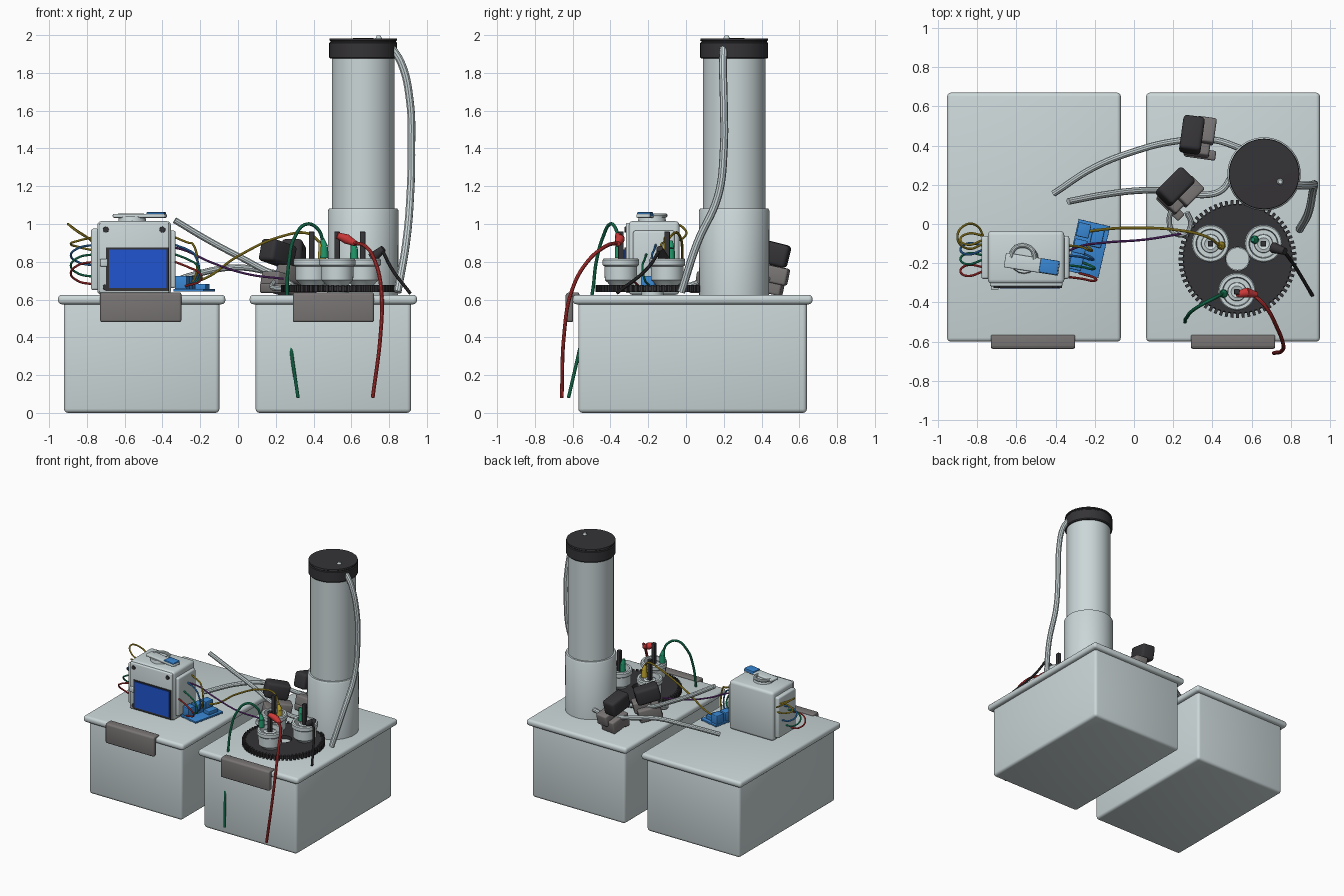
import bpy, bmesh, math
from mathutils import Vector, Matrix, Euler

if "Cube" in bpy.data.objects:
    bpy.data.objects.remove(bpy.data.objects["Cube"], do_unlink=True)


def material(name, r, g, b):
    m = bpy.data.materials.new(name)
    m.use_nodes = True
    m.diffuse_color = (r, g, b, 1)
    for node in m.node_tree.nodes:
        if node.type == 'BSDF_PRINCIPLED':
            node.inputs["Base Color"].default_value = (r, g, b, 1)
            node.inputs["Roughness"].default_value = 0.5
    return m


PALE = material("pale grey", .6, .68, .69)
DARK = material("charcoal", .035, .033, .037)
GREY = material("mid grey", .19, .175, .175)
SCREEN = material("screen blue", .015, .09, .62)
BLUE = material("module blue", .04, .24, .65)
RED = material("red", .62, .04, .04)
GREEN = material("green", .015, .32, .15)
YELLOW = material("yellow", .55, .4, .03)
PURPLE = material("purple", .18, .04, .28)
made = []


def finish(name, mesh, mat):
    mesh.materials.clear()
    mesh.materials.append(mat)
    ob = bpy.data.objects.new(name, mesh)
    bpy.context.collection.objects.link(ob)
    made.append(ob)
    return ob


def from_bmesh(name, bm, mat):
    bmesh.ops.recalc_face_normals(bm, faces=bm.faces)
    mesh = bpy.data.meshes.new(name)
    bm.to_mesh(mesh)
    bm.free()
    return finish(name, mesh, mat)


def block(name, mat, center, size, bevel=0.0, rot=(0, 0, 0), steps=3):
    """Rounded box; rot in degrees."""
    bm = bmesh.new()
    bmesh.ops.create_cube(bm, size=1)
    bmesh.ops.scale(bm, vec=size, verts=bm.verts)
    if bevel:
        bmesh.ops.bevel(bm, geom=bm.edges[:], offset=bevel, segments=steps,
                        profile=0.5, affect='EDGES')
    turn = Euler([math.radians(a) for a in rot]).to_matrix().to_4x4()
    bm.transform(Matrix.Translation(center) @ turn)
    return from_bmesh(name, bm, mat)


def span(name, mat, x, y, z, bevel=0.0):
    """Rounded box from its x, y and z ranges."""
    axes = (x, y, z)
    return block(name, mat, [(a + b) / 2 for a, b in axes], [b - a for a, b in axes], bevel)


def lathe(name, mat, profile, x, y, steps=48):
    """Spin a radius/height profile about a vertical axis."""
    bm = bmesh.new()
    vs = [bm.verts.new((r, 0, z)) for r, z in profile]
    edges = [bm.edges.new(pair) for pair in zip(vs, vs[1:])]
    bmesh.ops.spin(bm, geom=vs + edges, cent=(0, 0, 0), axis=(0, 0, 1),
                   angle=math.tau, steps=steps, use_duplicate=False)
    bmesh.ops.remove_doubles(bm, verts=bm.verts, dist=1e-5)
    bm.transform(Matrix.Translation((x, y, 0)))
    return from_bmesh(name, bm, mat)


def cable(name, mat, radius, *points):
    """Round tube along a smooth path."""
    cu = bpy.data.curves.new(name, 'CURVE')
    cu.dimensions = '3D'
    cu.bevel_depth = radius
    cu.bevel_resolution = 3
    cu.resolution_u = 8
    cu.use_fill_caps = True
    sp = cu.splines.new('BEZIER')
    sp.bezier_points.add(len(points) - 1)
    for bp, p in zip(sp.bezier_points, points):
        bp.co = p
        bp.handle_left_type = bp.handle_right_type = 'AUTO'
    ob = bpy.data.objects.new(name + "_path", cu)
    bpy.context.collection.objects.link(ob)
    mesh = bpy.data.meshes.new_from_object(ob.evaluated_get(bpy.context.evaluated_depsgraph_get()))
    bpy.data.objects.remove(ob, do_unlink=True)
    return finish(name, mesh, mat)


def clip(name, mat, a, b, r1, r2):
    """Tapered rod between two points."""
    a, b = Vector(a), Vector(b)
    bm = bmesh.new()
    bmesh.ops.create_cone(bm, cap_ends=True, segments=16, radius1=r1, radius2=r2, depth=(b - a).length)
    bm.transform(Matrix.Translation((a + b) / 2) @ (b - a).to_track_quat('Z', 'Y').to_matrix().to_4x4())
    return from_bmesh(name, bm, mat)


# Two lidded tubs with front latches
for side, cx in (("right", -.51), ("left", .505)):
    span(side + "_tub", PALE, (cx - .412, cx + .412), (-.57, .64), (0, .6), .022)
    span(side + "_lid", PALE, (cx - .443, cx + .443), (-.6, .67), (.575, .625), .02)
    lx = cx + (0 if side == "left" else -.005)
    span(side + "_latch", GREY, (lx - .215, lx + .215), (-.637, -.597), (.48, .635), .012)
    span(side + "_latch_lip", GREY, (lx - .215, lx + .215), (-.63, -.565), (.615, .637), .008)

# Column with collar and cap
TX, TY = .663, .255
lathe("column_base", PALE, [(0, .62), (.185, .62), (.187, 1.07), (.18, 1.083), (.16, 1.083)], TX, TY)
lathe("column_tube", PALE, [(.166, 1.05), (.166, 1.9)], TX, TY)
lathe("column_cap", DARK, [(0, 1.875), (.174, 1.875), (.18, 1.882), (.18, 1.958), (.174, 1.963),
                           (.174, 1.968), (.18, 1.972), (.178, 1.982), (0, 1.984)], TX, TY)
clip("cap_nipple", PALE, (.745, .215, 1.975), (.745, .215, 1.998), .02, .01)

# Hoses
cable("column_hose", PALE, .021, (.81, .2, 1.94), (.865, .196, 1.85), (.91, .2, 1.65), (.918, .2, 1.4),
      (.912, .17, 1.15), (.89, .06, .9), (.845, -.025, .64))
cable("low_hose", PALE, .017, (-.41, .155, .67), (-.2, .29, .74), (0, .37, .77), (.2, .42, .74),
      (.4, .43, .71), (.56, .38, .7))
cable("high_hose", PALE, .017, (-.335, .115, 1.02), (-.15, .15, .91), (.02, .17, .82), (.18, .17, .74),
      (.38, .15, .69), (.45, .175, .69), (.49, .23, .7))
cable("curled_hose", PALE, .014, (.2, .09, .7), (.18, .02, .67), (.2, -.04, .66), (.26, -.05, .66),
      (.29, .0, .67), (.27, .06, .69))

# Pumps: bracket, motor, and side ears
for tag, x, y, spin in (("front", .235, .165, 45), ("rear", .33, .45, 82)):
    turn = Matrix.Rotation(math.radians(spin), 3, 'Z')

    def local(dx, dy, z):
        return Vector((x, y, z)) + turn @ Vector((dx, dy, 0))
    block(tag + "_pump_bracket", GREY, local(-.02, 0, .685), (.17, .13, .1), .012, (0, 12, spin))
    block(tag + "_pump_head", GREY, local(.03, -.03, .73), (.13, .1, .09), .012, (0, 12, spin))
    block(tag + "_pump_motor", DARK, local(0, .035, .845), (.18, .11, .12), .02, (0, 14, spin))
    block(tag + "_pump_ear", GREY, local(-.09, -.02, .66), (.05, .16, .05), .01, (0, 0, spin))

# Toothed turntable
GX, GY = .528, -.178
lathe("turntable", DARK, [(.06, .64), (.275, .64), (.28, .645), (.28, .668), (.275, .674),
                          (.06, .674), (.06, .64)], GX, GY, 64)
lathe("turntable_hub", PALE, [(0, .625), (.058, .625), (.058, .648), (0, .648)], GX, GY)
bm = bmesh.new()
TEETH = 64
for i in range(TEETH):
    m = Matrix.Rotation(math.tau * i / TEETH, 4, 'Z') @ Matrix.Translation((.285, 0, .658))
    bmesh.ops.create_cube(bm, size=1, matrix=m @ Matrix.Diagonal((.032, .015, .036, 1)))
bm.transform(Matrix.Translation((GX, GY, 0)))
from_bmesh("turntable_teeth", bm, DARK)

# Three cups, each with a probe
cup = [(0, .67), (.055, .672), (.07, .69), (.085, .703), (.086, .775), (.096, .783), (.096, .81),
       (.09, .818), (.074, .818), (.07, .765), (.048, .765), (.046, .8), (.03, .805), (.0, .79)]
for tag, x, y in (("right", .39, -.1), ("left", .66, -.1), ("front", .525, -.345)):
    lathe(tag + "_cup", PALE, cup, x, y, 40)
    block(tag + "_probe", DARK, (x, y, .865), (.028, .028, .19), .003)

# Clips gripping the cups
for tag, mat, x, y, z in (("front_green", GREEN, .457, -.355, .82), ("rear_green", GREEN, .615, -.08, .81),
                          ("yellow", YELLOW, .445, -.11, .8)):
    clip(tag + "_clip", mat, (x, y, z), (x, y, z + .06), .022, .02)
    clip(tag + "_clip_sleeve", mat, (x, y, z + .06), (x - .01, y, z + .1), .019, .01)
clip("red_clip", RED, (.525, -.36, .94), (.575, -.35, .92), .016, .026)
clip("red_clip_sleeve", RED, (.575, -.35, .92), (.625, -.36, .895), .026, .014)
clip("black_clip", DARK, (.71, -.12, .82), (.77, -.14, .87), .028, .018)

# Loose wires
cable("green_wire", GREEN, .009, (.45, -.355, .91), (.425, -.37, .97), (.365, -.4, 1), (.3, -.44, .93),
      (.27, -.475, .8), (.26, -.495, .64), (.28, -.56, .35), (.318, -.622, .08))
cable("red_wire", RED, .01, (.61, -.36, .9), (.67, -.42, .885), (.73, -.53, .79), (.76, -.61, .63),
      (.755, -.645, .42), (.713, -.658, .08))
cable("black_wire", DARK, .009, (.76, -.135, .87), (.81, -.2, .77), (.91, -.365, .635))
cable("yellow_wire", YELLOW, .007, (.437, -.11, .9), (.37, -.065, .95), (.25, -.035, .94),
      (0, -.02, .83), (-.18, -.03, .71), (-.28, -.045, .69))
cable("purple_wire", PURPLE, .006, (.24, -.05, .71), (.05, -.08, .735), (-.15, -.095, .8),
      (-.28, -.115, .86), (-.36, -.15, .88))

# Controller case with screen, side panels and screws
span("controller_case", PALE, (-.745, -.355), (-.305, -.035), (.625, 1.015), .022)
span("controller_front", PALE, (-.735, -.365), (-.318, -.29), (.635, 1.005), .008)
span("right_panel", PALE, (-.778, -.735), (-.28, -.06), (.65, .975), .012)
span("left_panel", PALE, (-.365, -.33), (-.28, -.06), (.66, .965), .012)
span("screen_bezel", DARK, (-.698, -.368), (-.325, -.31), (.645, .875))
span("screen", SCREEN, (-.684, -.378), (-.33, -.32), (.66, .866))
span("side_port", PALE, (-.73, -.69), (-.335, -.3), (.775, .815), .006)
for x in (-.7, -.4):
    for z in (.665, .97):
        clip("case_screw", DARK, (x, -.31, z), (x, -.325, z), .017, .015)

# Swivel lever on the case
clip("lever_pivot", PALE, (-.56, -.18, 1.01), (-.56, -.18, 1.04), .075, .07)
block("lever_arm", PALE, (-.52, -.205, 1.043), (.28, .075, .02), .006, (0, 0, -9))
block("lever_tip", BLUE, (-.433, -.217, 1.05), (.095, .072, .025), .005, (0, 0, -9))
cable("lever_loop", PALE, .012, (-.63, -.17, 1.045), (-.61, -.125, 1.045), (-.565, -.11, 1.045),
      (-.52, -.13, 1.045), (-.505, -.18, 1.045))

# Relay board with terminal blocks
TILT = -13
turn = Matrix.Rotation(math.radians(TILT), 3, 'Z')
board = Vector((-.232, -.125, .65))
block("relay_board", BLUE, board, (.165, .27, .014), .002, (0, 0, TILT))
for i in range(3):
    block("relay_block", BLUE, board + turn @ Vector((-.045, .085 * (1 - i), .04)),
          (.065, .072, .07), .005, (0, 0, TILT))
block("board_chip", BLUE, board + turn @ Vector((.03, .06, .018)), (.06, .09, .03), .004, (0, 0, TILT))

# Wire loops on both sides of the case
loops = ((YELLOW, -.08, .93, .86), (BLUE, -.13, .89, .78), (GREEN, -.18, .84, .72), (RED, -.24, .8, .68))
for i, (mat, y, top, low) in enumerate(loops):
    mid = (top + low) / 2
    cable("right_loop", mat, .006, (-.765, y, top), (-.85, y - .025, top - .02), (-.885, y, mid),
          (-.85, y + .03, low + .02), (-.765, y + .02, low))
    reach = -.24 + .012 * i
    cable("left_loop", mat, .006, (-.335, y - .03, top), (-.26, y - .04, top - .03), (reach, y - .05, mid),
          (reach + .01, y - .04, .71), (-.28, y - .01, .67))
cable("yellow_aerial", YELLOW, .006, (-.765, -.1, .91), (-.85, -.125, .96), (-.9, -.07, 1),
      (-.86, -.005, .97), (-.8, -.01, .93), (-.765, -.07, .9))

# Smooth shading with sharp creases
bpy.ops.object.select_all(action='DESELECT')
for ob in made:
    ob.select_set(True)
bpy.context.view_layer.objects.active = made[0]
bpy.ops.object.shade_smooth_by_angle(angle=math.radians(35))
